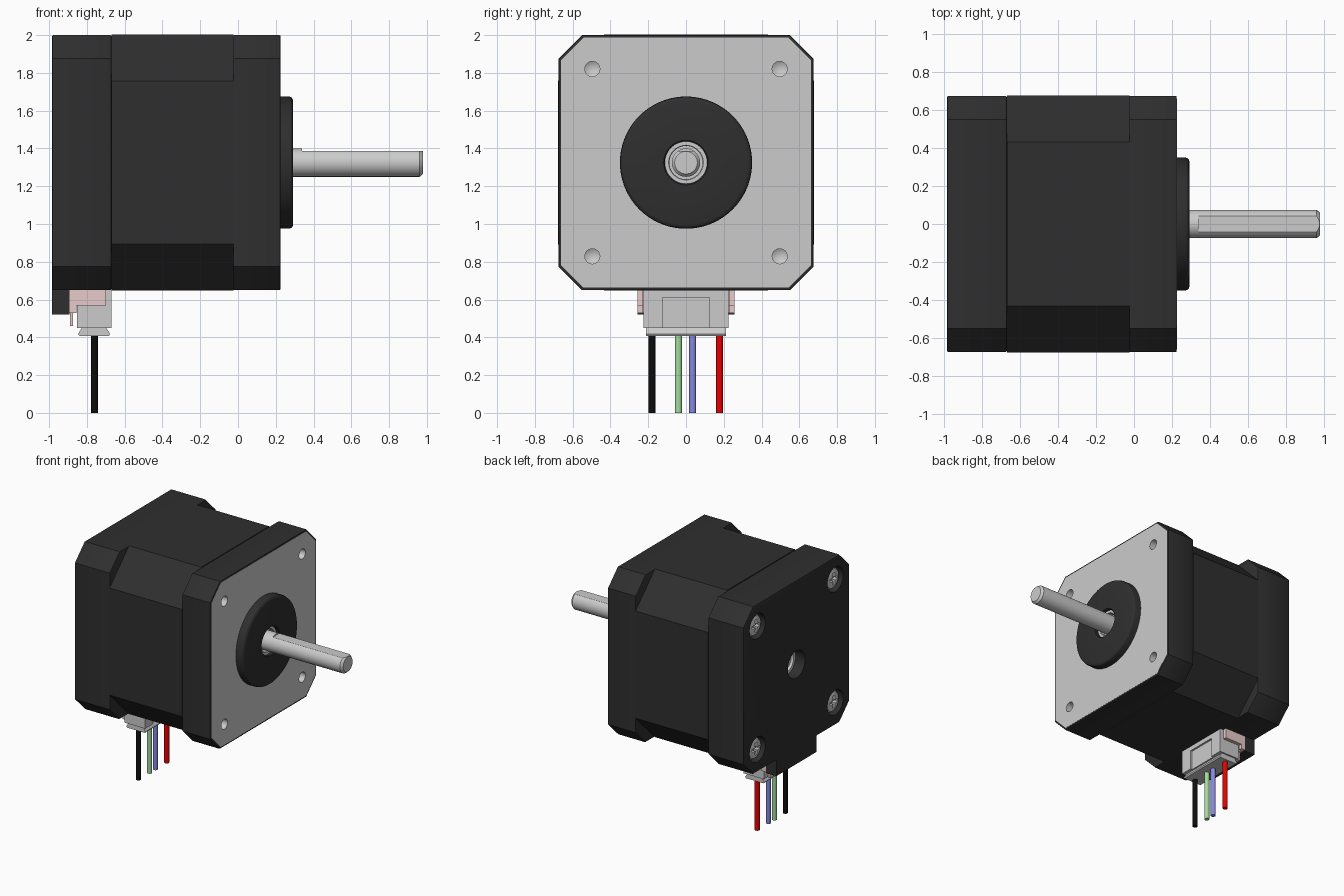
import bpy, bmesh, math
from mathutils import Vector

if "Cube" in bpy.data.objects:
    bpy.data.objects.remove(bpy.data.objects["Cube"])

CZ = 1.325  # height of the motor axis


def material(name, r, g, b):
    m = bpy.data.materials.new(name)
    m.diffuse_color = (r, g, b, 1)
    m.use_nodes = True
    m.node_tree.nodes["Principled BSDF"].inputs["Base Color"].default_value = m.diffuse_color
    return m


DARK = material("dark_metal", 0.028, 0.028, 0.028)
PINK = material("socket_pink", 0.82, 0.60, 0.60)


def finish(name, bm, mat=None):
    bmesh.ops.recalc_face_normals(bm, faces=bm.faces)
    me = bpy.data.meshes.new(name)
    bm.to_mesh(me)
    bm.free()
    ob = bpy.data.objects.new(name, me)
    bpy.context.collection.objects.link(ob)
    if mat:
        me.materials.append(mat)
    return ob


def prism(name, pts, axis, a, b, mat=None):
    """Extrude a profile along x (points are y,z) or y (points are x,z)."""
    place = (lambda p: (a, p[0], p[1])) if axis == 'x' else (lambda p: (p[0], a, p[1]))
    bm = bmesh.new()
    f = bm.faces.new([bm.verts.new(place(p)) for p in pts])
    ext = bmesh.ops.extrude_face_region(bm, geom=[f])["geom"]
    d = Vector((b - a, 0, 0)) if axis == 'x' else Vector((0, b - a, 0))
    bmesh.ops.translate(bm, vec=d, verts=[v for v in ext if isinstance(v, bmesh.types.BMVert)])
    return finish(name, bm, mat)


def box(name, x0, x1, y0, y1, z0, z1, mat=None):
    return prism(name, [(x0, z0), (x1, z0), (x1, z1), (x0, z1)], 'y', y0, y1, mat)


def octagon(h, c):
    p = [(h, h - c), (h - c, h), (c - h, h), (-h, h - c),
         (-h, c - h), (c - h, -h), (h - c, -h), (h, c - h)]
    return [(y, z + CZ) for y, z in p]


def lathe(name, profile, y=0, z=CZ, mat=None, closed=False, steps=48):
    """Turn an (x, radius) profile around an axis parallel to x."""
    bm = bmesh.new()
    vs = [bm.verts.new((x, y, z + r)) for x, r in profile]
    es = [bm.edges.new(e) for e in zip(vs, vs[1:])]
    if closed:
        es.append(bm.edges.new((vs[-1], vs[0])))
    bmesh.ops.spin(bm, geom=vs + es, cent=(0, y, z), axis=(1, 0, 0),
                   angle=2 * math.pi, steps=steps)
    bmesh.ops.remove_doubles(bm, verts=bm.verts, dist=1e-5)
    return finish(name, bm, mat)


def apply(ob, mod):
    bpy.context.view_layer.objects.active = ob
    bpy.ops.object.modifier_apply(modifier=mod.name)


def cut(ob, cutter, keep=False):
    m = ob.modifiers.new("cut", 'BOOLEAN')
    m.operation, m.solver, m.object = 'DIFFERENCE', 'EXACT', cutter
    apply(ob, m)
    if not keep:
        bpy.data.objects.remove(cutter)


def bevel(ob, w, seg=2):
    m = ob.modifiers.new("bevel", 'BEVEL')
    m.width, m.segments, m.limit_method = w, seg, 'ANGLE'
    m.angle_limit = math.radians(60)
    apply(ob, m)


CORNERS = [(sy * 0.496, CZ + sz * 0.496) for sy in (-1, 1) for sz in (-1, 1)]

# Body: two end caps and a more deeply chamfered middle stack
rear_cap = prism("rear_cap", octagon(0.675, 0.125), 'x', -0.985, -0.67, DARK)
bevel(rear_cap, 0.008)
prism("middle_stack", octagon(0.678, 0.246), 'x', -0.67, -0.025, DARK)
front_cap = prism("front_cap", octagon(0.675, 0.125), 'x', -0.025, 0.225, DARK)
bevel(front_cap, 0.006)

# Front plate set into the front cap, with four mounting holes
front_plate = prism("front_plate", octagon(0.662, 0.12), 'x', 0.1, 0.226)
cut(front_cap, front_plate, keep=True)
for y, z in CORNERS:
    cut(front_plate, lathe("hole_cutter", [(0.125, 0), (0.15, 0.04), (0.3, 0.04), (0.3, 0)],
                           y, z, steps=24))

# Raised boss and bearing around the shaft
lathe("front_boss", [(0.2, 0.112), (0.2, 0.35), (0.27, 0.35), (0.282, 0.346), (0.289, 0.338),
                     (0.292, 0.328), (0.292, 0.118), (0.286, 0.112)],
      mat=DARK, closed=True, steps=72)
lathe("bearing_ring", [(0.2, 0.088), (0.2, 0.112), (0.265, 0.112), (0.265, 0.092), (0.26, 0.088)],
      closed=True)

# Rear recesses, screws and centre bore
cut(rear_cap, lathe("bore_cutter", [(-0.87, 0), (-0.87, 0.11), (-1.1, 0.11), (-1.1, 0)]))
lathe("rear_bearing", [(-0.86, 0.085), (-0.86, 0.109), (-0.9, 0.109), (-0.9, 0.085)], closed=True)
for i, (y, z) in enumerate(CORNERS):
    cut(rear_cap, lathe("recess_cutter", [(-0.92, 0), (-0.92, 0.1), (-1.1, 0.1), (-1.1, 0)],
                        y, z, steps=32))
    screw = lathe(f"rear_screw_{i + 1}",
                  [(-0.91, 0), (-0.91, 0.085), (-0.948, 0.085), (-0.962, 0.075),
                   (-0.972, 0.045), (-0.975, 0)], y, z, steps=32)
    for w, h in ((0.05, 0.012), (0.012, 0.05)):
        cut(screw, box("slot_cutter", -1.0, -0.94, y - w, y + w, z - h, z + h))

# Shaft with a flat on top
shaft = lathe("shaft", [(-0.885, 0), (-0.885, 0.075), (0.962, 0.075), (0.98, 0.06), (0.98, 0)])
cut(shaft, box("flat_cutter", 0.34, 1.1, -0.2, 0.2, 1.387, 1.6))

# Connector socket under the rear cap
box("connector_guard", -0.985, -0.892, -0.257, 0.257, 0.522, 0.66, DARK)
box("socket_back", -0.892, -0.872, -0.257, 0.257, 0.53, 0.655, PINK)
box("socket_tongue", -0.89, -0.873, -0.2, 0.2, 0.46, 0.535, PINK)
for s, n in ((-1, "front"), (1, "rear")):
    y0, y1 = sorted((s * 0.228, s * 0.257))
    box(f"socket_{n}_wall", -0.875, -0.70, y0, y1, 0.568, 0.655, PINK)
    box(f"socket_{n}_leg", -0.875, -0.855, y0, y1, 0.53, 0.57, PINK)

# Plug with side cheeks, latch panel and flared lip
box("plug_core", -0.853, -0.70, -0.226, 0.226, 0.45, 0.57)
box("plug_upper", -0.83, -0.70, -0.215, 0.215, 0.565, 0.655)
box("plug_panel", -0.705, -0.685, -0.2, 0.2, 0.45, 0.655)
box("plug_bridge", -0.70, -0.669, -0.22, 0.22, 0.61, 0.655)
for s, n in ((-1, "front"), (1, "rear")):
    y0, y1 = sorted((s * 0.125, s * 0.226))
    cheek = box(f"plug_{n}_cheek", -0.72, -0.669, y0, y1, 0.45, 0.655)
    cut(cheek, box("slot_cutter", -0.735, -0.715, -0.3, 0.3, 0.44, 0.51))
prism("plug_lip", [(-0.825, 0.452), (-0.847, 0.418), (-0.84, 0.408), (-0.682, 0.408),
                   (-0.677, 0.418), (-0.698, 0.452)], 'y', -0.213, 0.213)

# Wires
WIRES = [("black", -0.18, (0.004, 0.004, 0.004)), ("green", -0.04, (0.36, 0.72, 0.35)),
         ("blue", 0.035, (0.24, 0.25, 0.74)), ("red", 0.178, (0.8, 0.0, 0.0))]
for n, y, col in WIRES:
    bm = bmesh.new()
    bmesh.ops.create_cone(bm, cap_ends=True, segments=20, radius1=0.019, radius2=0.019, depth=0.43)
    bmesh.ops.translate(bm, vec=(-0.76, y, 0.215), verts=bm.verts)
    finish(f"{n}_wire", bm, material(f"{n}_insulation", *col))

# Smooth the round surfaces, keep edges sharp
bpy.ops.object.select_all(action='SELECT')
bpy.context.view_layer.objects.active = shaft
bpy.ops.object.shade_smooth_by_angle(angle=math.radians(30))
